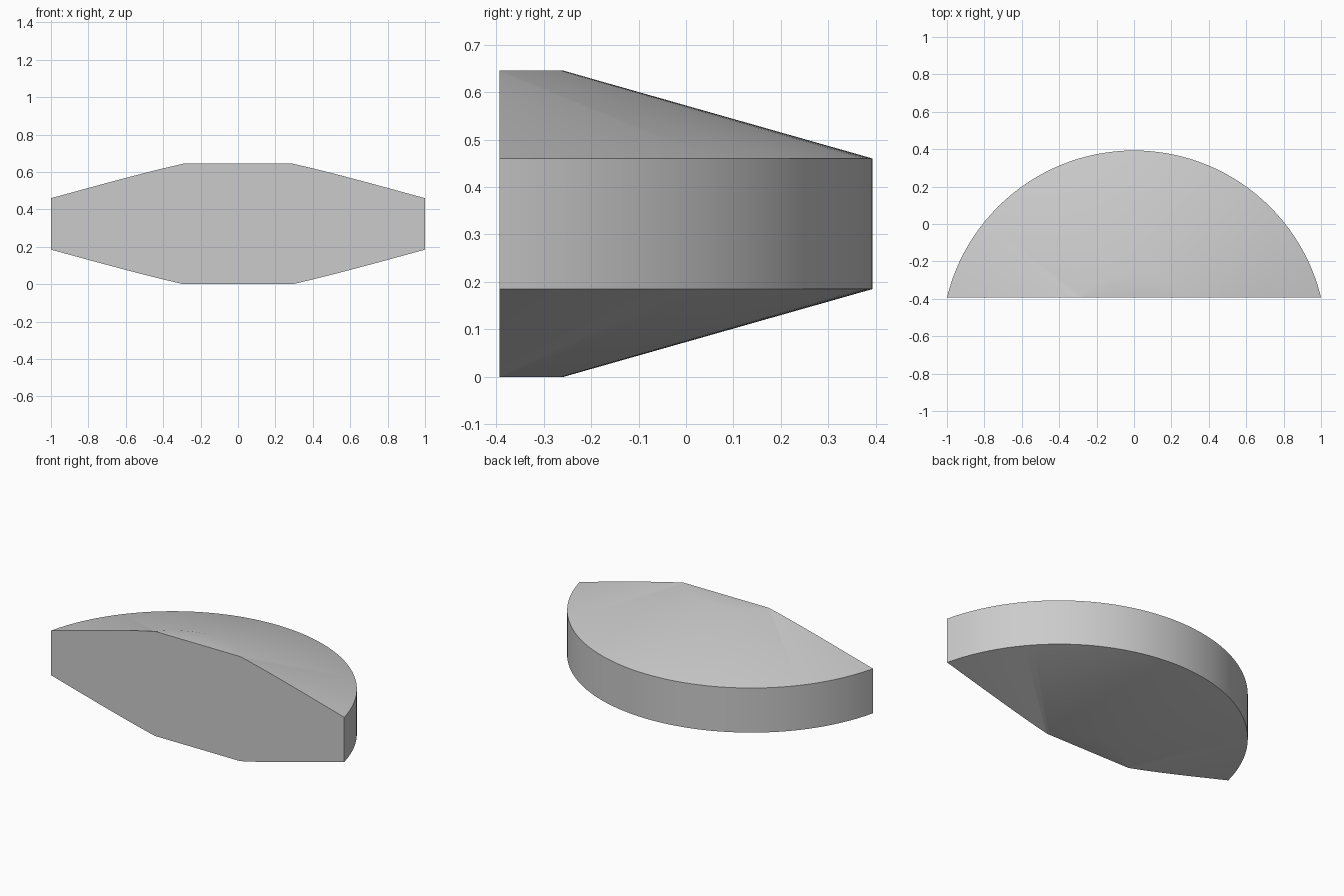
import bpy
import bmesh
import math
from mathutils import Vector

default_cube = bpy.data.objects.get("Cube")
if default_cube:
    bpy.data.objects.remove(default_cube, do_unlink=True)

# Single grey finish
grey = bpy.data.materials.new("light_grey")
grey.use_nodes = True
colour = (0.6, 0.6, 0.6, 1.0)
grey.diffuse_color = colour
grey.node_tree.nodes["Principled BSDF"].inputs["Base Color"].default_value = colour

# Main dimensions
DEPTH = 0.786
RADIUS = (1 + DEPTH ** 2) / (2 * DEPTH)   # arc passing through both front corners
FRONT_Y = -DEPTH / 2
AXIS_Y = DEPTH / 2 - RADIUS
HUB_RADIUS = 0.378
HEIGHT, RIM_LOW, RIM_HIGH = 0.645, 0.185, 0.46

# Turned disc: flat hub, sloped cone, upright rim, mirrored below
profile = [(0, 0), (HUB_RADIUS, 0), (RADIUS, RIM_LOW),
           (RADIUS, RIM_HIGH), (HUB_RADIUS, HEIGHT), (0, HEIGHT)]
bm = bmesh.new()
verts = [bm.verts.new((r, AXIS_Y, z)) for r, z in profile]
edges = [bm.edges.new(pair) for pair in zip(verts, verts[1:])]
bmesh.ops.spin(bm, geom=verts + edges, cent=(0, AXIS_Y, 0), axis=(0, 0, 1),
               angle=math.tau, steps=128, use_duplicate=False)
bmesh.ops.remove_doubles(bm, verts=bm.verts[:], dist=0.0001)

# Slice off the front of the disc and close it with a flat face
cut = bmesh.ops.bisect_plane(bm, geom=bm.verts[:] + bm.edges[:] + bm.faces[:],
                             plane_co=Vector((0, FRONT_Y, 0)),
                             plane_no=Vector((0, -1, 0)), clear_outer=True)
rim = [e for e in cut["geom_cut"] if isinstance(e, bmesh.types.BMEdge)]
bmesh.ops.contextual_create(bm, geom=rim)
bmesh.ops.recalc_face_normals(bm, faces=bm.faces[:])

mesh = bpy.data.meshes.new("disc_segment")
bm.to_mesh(mesh)
bm.free()
mesh.materials.append(grey)
segment = bpy.data.objects.new("disc_segment", mesh)
bpy.context.collection.objects.link(segment)

# Smooth the curved walls, keep the rim and front edges crisp
bpy.ops.object.select_all(action="DESELECT")
segment.select_set(True)
bpy.context.view_layer.objects.active = segment
bpy.ops.object.shade_smooth_by_angle(angle=math.radians(30))
